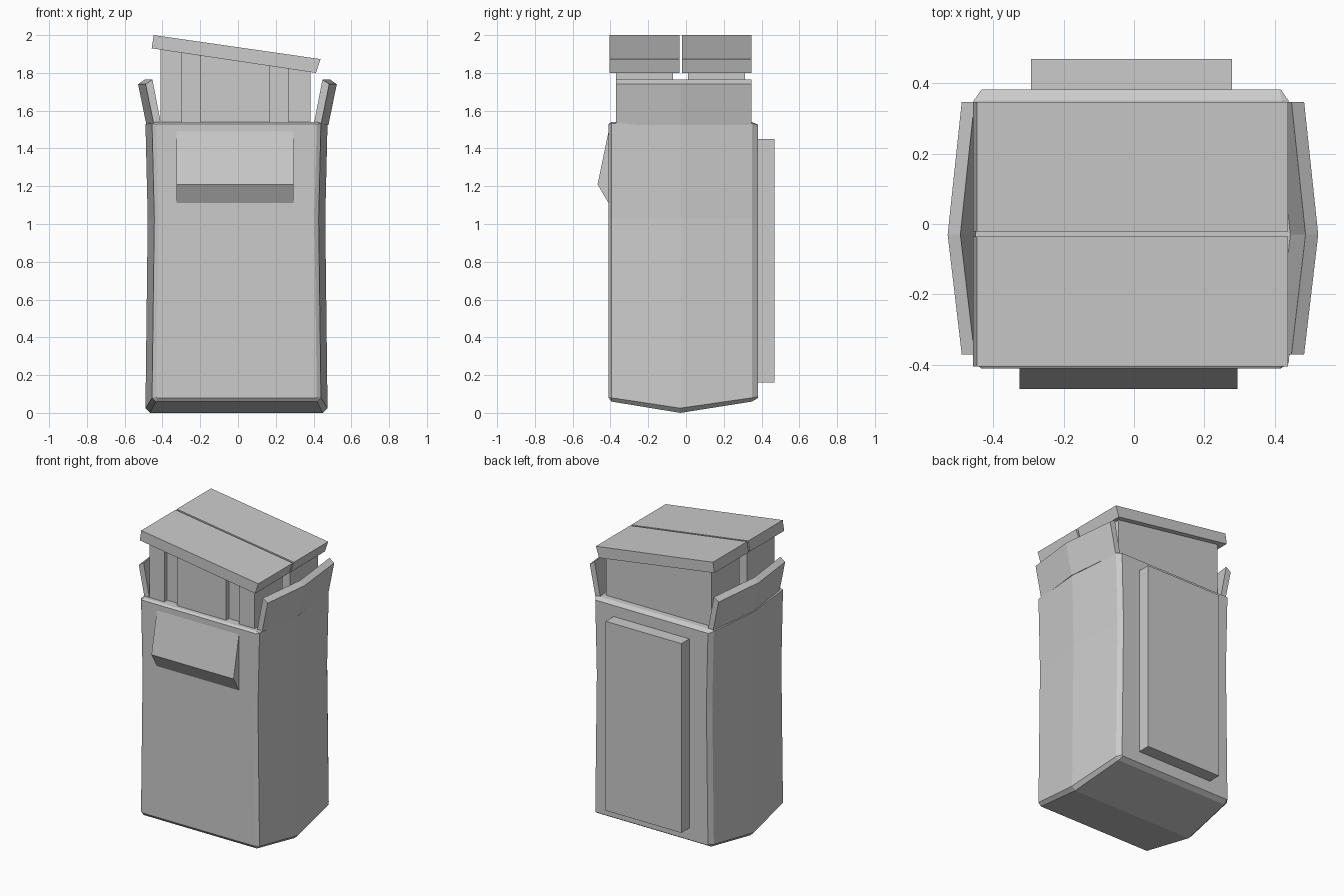
import bpy, bmesh

if "Cube" in bpy.data.objects:
    bpy.data.objects.remove(bpy.data.objects["Cube"])


def loft(name, sections):
    """Join equal-length closed sections of 3D points and cap both ends."""
    bm = bmesh.new()
    rings = [[bm.verts.new(p) for p in s] for s in sections]
    n = len(rings[0])
    for a, b in zip(rings, rings[1:]):
        for i in range(n):
            j = (i + 1) % n
            bm.faces.new((a[i], a[j], b[j], b[i]))
    bm.faces.new(rings[0])
    bm.faces.new(rings[-1])
    bmesh.ops.recalc_face_normals(bm, faces=bm.faces)
    mesh = bpy.data.meshes.new(name)
    bm.to_mesh(mesh)
    bm.free()
    ob = bpy.data.objects.new(name, mesh)
    bpy.context.collection.objects.link(ob)
    return ob


def extrude_y(name, profile, y0, y1):
    return loft(name, [[(x, y, z) for x, z in profile] for y in (y0, y1)])


def extrude_x(name, profile, x0, x1):
    return loft(name, [[(x, y, z) for y, z in profile] for x in (x0, x1)])


# body: chamfered box, bulging toward a ridge in the middle of its sides and base
def body_section(y, w, z0, z1, c):
    half = [(w - c, z0), (w, z0 + c), (w - 0.012, 1.03), (w, z1 - c * 0.4), (w - c, z1)]
    pts = half + [(-x, z) for x, z in reversed(half)]
    return [(x - 0.008, y, z) for x, z in pts]


stations = [(-0.41, 0.425, 0.08, 1.53, 0.005), (-0.395, 0.447, 0.06, 1.54, 0.02),
            (-0.03, 0.482, 0.0, 1.54, 0.025), (0.35, 0.447, 0.06, 1.54, 0.02),
            (0.382, 0.425, 0.08, 1.525, 0.005)]
loft("body", [body_section(*s) for s in stations])

# flared side flaps, folded at the middle
for side, s in (("left", -1), ("right", 1)):
    secs = []
    for y, d in ((-0.37, 0), (-0.03, 0.04), (0.347, 0)):
        prof = [(0.405, 1.53), (0.442, 1.525), (0.486, 1.74), (0.45, 1.765)]
        secs.append([(s * (x + d) - 0.003, y, z) for x, z in prof])
    loft(side + "_flap", secs)


# neck blocks under the sloped roof
def roof_under(x):
    return 1.865 - 0.147 * x + 0.015


def neck(name, x0, x1, y0, y1):
    extrude_y(name, [(x0, 1.5), (x1, 1.5), (x1, roof_under(x1)), (x0, roof_under(x0))], y0, y1)


neck("front_neck", -0.41, 0.385, -0.34, -0.07)
neck("back_neck", -0.41, 0.385, 0.01, 0.312)
for i, (x0, x1) in enumerate(((-0.41, -0.297), (-0.20, 0.17), (0.265, 0.385))):
    neck("neck_board_%d" % (i + 1), x0, x1, -0.37, -0.34)

# two sloped roof boards
roof = [(-0.457, 1.93), (0.413, 1.80), (0.437, 1.873), (-0.446, 2.0)]
extrude_y("front_roof_board", roof, -0.405, -0.035)
extrude_y("back_roof_board", roof, -0.022, 0.347)

# front wedge hood and back panel
extrude_x("front_hood", [(-0.40, 1.49), (-0.41, 1.49), (-0.468, 1.21), (-0.41, 1.11), (-0.40, 1.11)],
          -0.325, 0.294)
extrude_x("back_panel", [(0.37, 0.16), (0.468, 0.16), (0.468, 1.45), (0.37, 1.45)], -0.292, 0.278)
